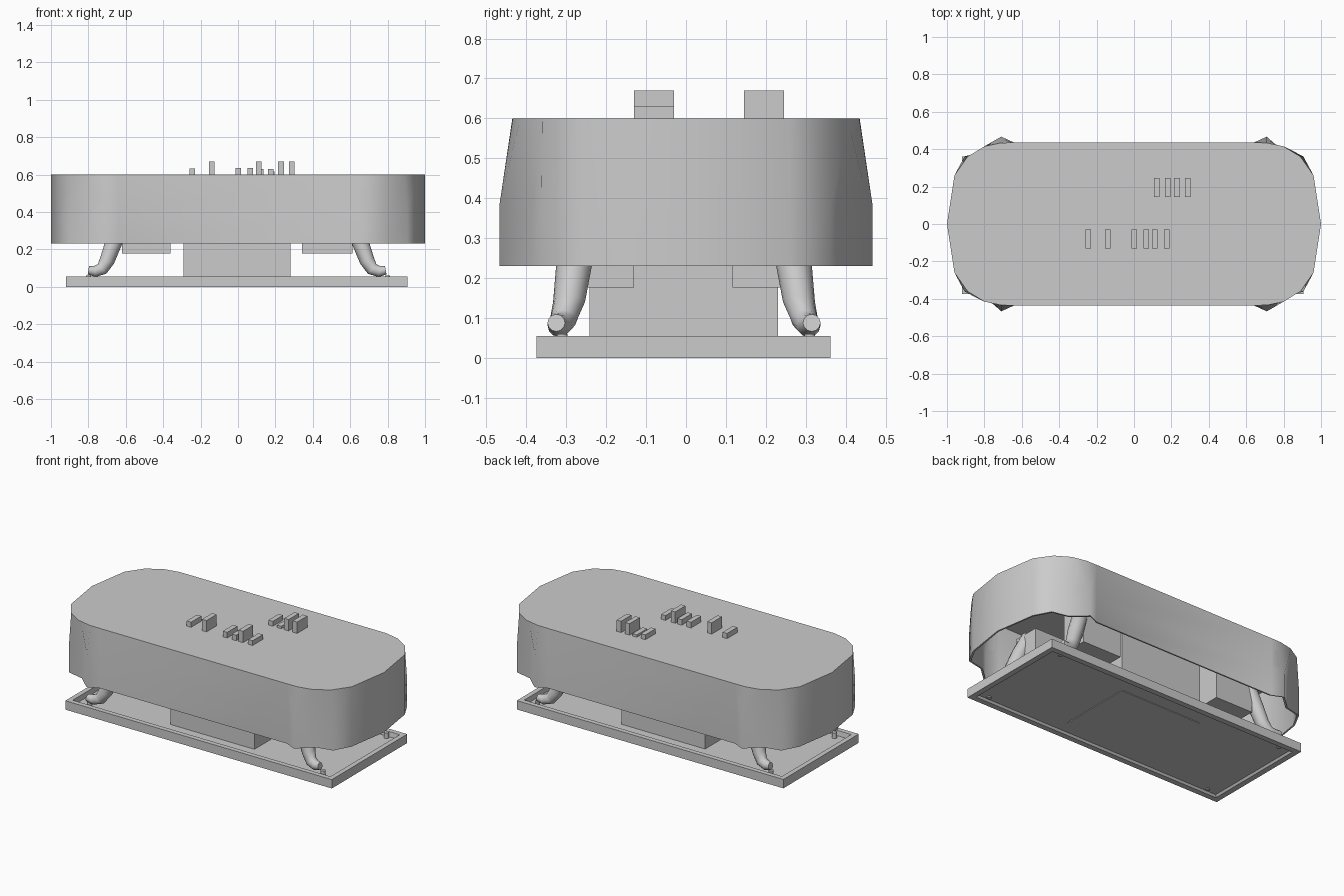
import bpy, bmesh, math

if "Cube" in bpy.data.objects:
    bpy.data.objects.remove(bpy.data.objects["Cube"])


def finish(name, bm, smooth=None):
    bmesh.ops.recalc_face_normals(bm, faces=bm.faces)
    me = bpy.data.meshes.new(name)
    bm.to_mesh(me)
    bm.free()
    ob = bpy.data.objects.new(name, me)
    bpy.context.collection.objects.link(ob)
    if smooth:
        bpy.ops.object.select_all(action='DESELECT')
        ob.select_set(True)
        bpy.context.view_layer.objects.active = ob
        if smooth >= 180:
            bpy.ops.object.shade_smooth()
        else:
            bpy.ops.object.shade_smooth_by_angle(angle=math.radians(smooth))
    return ob


def loft(name, rings, smooth=None):
    """Skin closed rings of equal length and cap both ends."""
    bm = bmesh.new()
    vs = [[bm.verts.new(p) for p in r] for r in rings]
    n = len(vs[0])
    for a, b in zip(vs, vs[1:]):
        for i in range(n):
            j = (i + 1) % n
            bm.faces.new((a[i], a[j], b[j], b[i]))
    bm.faces.new(vs[0])
    bm.faces.new(vs[-1])
    return finish(name, bm, smooth)


def rect(x0, x1, y0, y1, z):
    return [(x0, y0, z), (x1, y0, z), (x1, y1, z), (x0, y1, z)]


def box(name, x0, x1, y0, y1, z0, z1):
    return loft(name, [rect(x0, x1, y0, y1, z0), rect(x0, x1, y0, y1, z1)])


def outline(quarter, z, sx=1, sy=1):
    """Mirror a quarter outline (from the +x tip to the +y side) into a loop."""
    q = [(x * sx, y * sy) for x, y in quarter]
    half = q + [(-x, y) for x, y in reversed(q)]
    return [(x, y, z) for x, y in half + [(x, -y) for x, y in reversed(half[1:-1])]]


# Body shell: thin and hollow, flared and notched corners below, plain rounded outline on top
top = [(1, 0), (.96, .26), (.89, .36), (.80, .415), (.71, .434), (.64, .435)]
low = [(1, 0), (.96, .26), (.905, .362), (.80, .385), (.71, .467), (.64, .435)]
deck = [(.80, 0), (.79, .15), (.77, .21), (.74, .245), (.70, .265), (.62, .27)]
loft("body_shell", [
    outline(top, .59, .99, .98), outline(low, .385, .99, .98), outline(low, .23, .99, .98),
    outline(low, .23), outline(low, .385), outline(top, .6), outline(deck, .6)], 70)

# Base tray with a raised rim, shallow recess below
ox0, ox1, oy0, oy1 = -.92, .905, -.375, .362


def inset(d, z):
    return rect(ox0 + d, ox1 - d, oy0 + d, oy1 - d, z)


loft("base_tray", [inset(.045, .012), inset(.035, 0), inset(0, 0),
                   inset(0, .055), inset(.03, .055), inset(.035, .025)])

# Central pedestal through the tray
box("pedestal", -.292, .282, -.242, .23, .008, .59)

# Hanging blocks under the body
for side, x0, x1 in (("left", -.62, -.36), ("right", .342, .612)):
    box("rear_block_" + side, x0, x1, .117, .29, .177, .45)
    box("front_block_" + side, x0, x1, -.30, -.13, .177, .45)

# Curved legs, one per corner, with feet and screw heads
path = [(.57, .24, .45), (.62, .262, .34), (.66, .275, .235), (.695, .288, .14),
        (.722, .302, .095), (.76, .312, .082), (.795, .32, .088)]
radii = [.045, .045, .045, .04, .034, .03, .022]
for sx in (-1, 1):
    for sy in (-1, 1):
        tag = ("rear_" if sy > 0 else "front_") + ("right" if sx > 0 else "left")
        rings = []
        for k, (p, r) in enumerate(zip(path, radii)):
            a, b = path[max(k - 1, 0)], path[min(k + 1, len(path) - 1)]
            t = math.atan2(b[2] - a[2], b[0] - a[0])
            ring = []
            for i in range(12):
                u = i * math.tau / 12
                c, s = r * math.cos(u), r * math.sin(u)
                ring.append(((p[0] - math.sin(t) * c) * sx - .005,
                             (p[1] + s) * sy - .005, p[2] + math.cos(t) * c))
            rings.append(ring)
        loft("leg_" + tag, rings, 50)
        circle = [(.8 * sx + .014 * math.cos(i * math.tau / 10),
                   .31 * sy + .014 * math.sin(i * math.tau / 10)) for i in range(10)]
        loft("screw_" + tag, [[(x, y, z) for x, y in circle] for z in (.006, .06)], 40)

# Small bars on the deck: x centre and height, tall bars are stacked from slabs
rows = {"rear": (.145, .245, [(.122, .63), (.18, .615), (.23, .67), (.288, .67)]),
        "front": (-.13, -.03, [(-.245, .632), (-.14, .67), (.002, .635),
                               (.065, .634), (.11, .67), (.176, .63)])}
for row, (y0, y1, bars) in rows.items():
    for i, (x, h) in enumerate(bars):
        cuts = [.595, .615, .655, h] if h > .65 else [.595, h]
        for k, (z0, z1) in enumerate(zip(cuts, cuts[1:])):
            box(f"{row}_bar_{i}_{k}", x - .015, x + .015, y0, y1, z0, z1)
